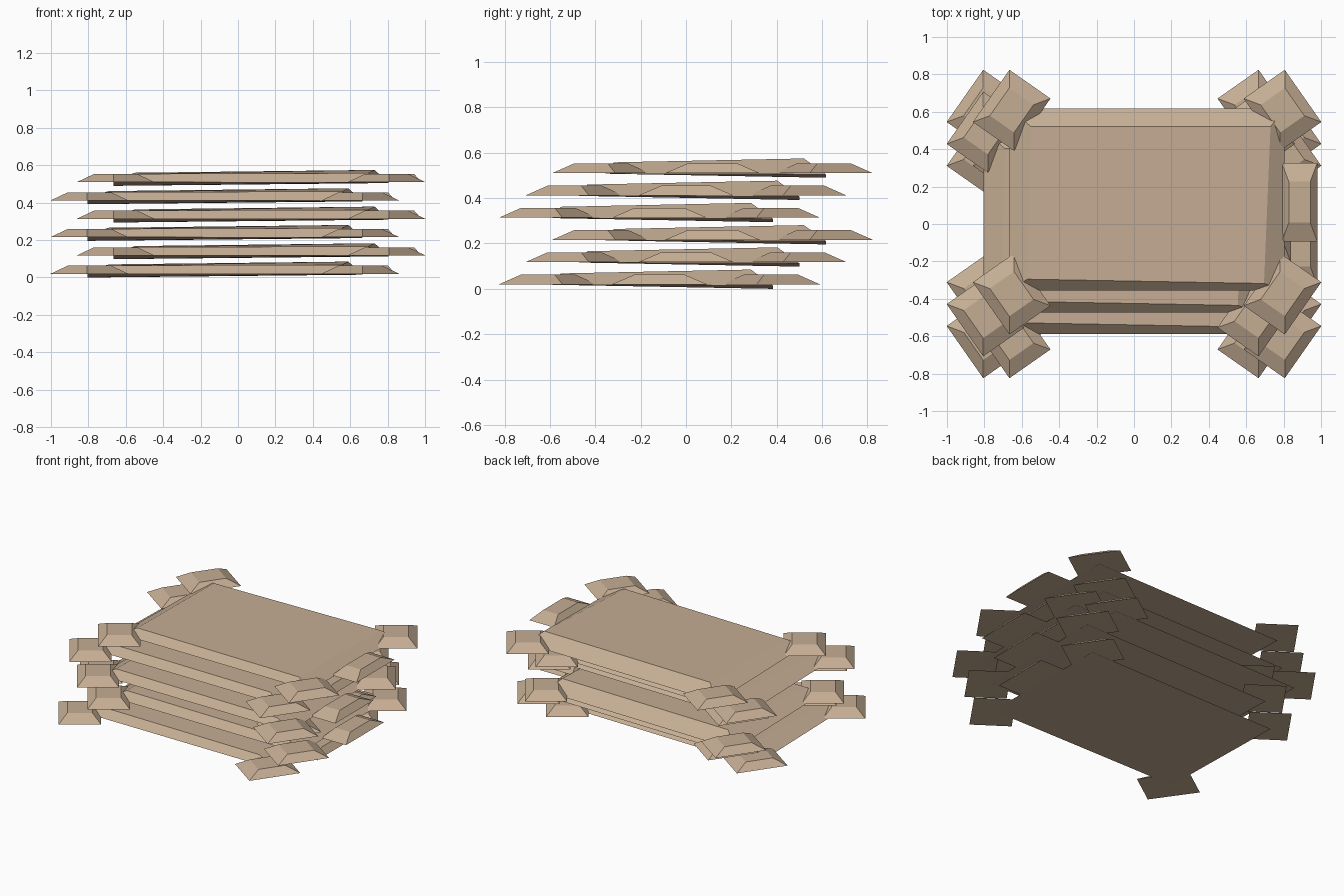
import bpy
import bmesh
from math import radians
from mathutils import Matrix, Vector

cube = bpy.data.objects.get("Cube")
if cube:
    bpy.data.objects.remove(cube, do_unlink=True)

# One tan leather colour
tan = (0.56, 0.42, 0.295, 1.0)
leather = bpy.data.materials.new("tan_leather")
leather.use_nodes = True
leather.diffuse_color = tan
bsdf = next(n for n in leather.node_tree.nodes if n.type == "BSDF_PRINCIPLED")
bsdf.inputs["Base Color"].default_value = tan
bsdf.inputs["Roughness"].default_value = 0.9


def frustum_mesh(name, bottom, top):
    """Closed six-sided block from two four-point rings."""
    bm = bmesh.new()
    low = [bm.verts.new(p) for p in bottom]
    high = [bm.verts.new(p) for p in top]
    bm.faces.new(low[::-1])
    bm.faces.new(high)
    for i in range(4):
        j = (i + 1) % 4
        bm.faces.new((low[i], low[j], high[j], high[i]))
    bmesh.ops.recalc_face_normals(bm, faces=bm.faces)
    mesh = bpy.data.meshes.new(name)
    bm.to_mesh(mesh)
    bm.free()
    mesh.materials.append(leather)
    return mesh


def rectangle(width, depth, z):
    return [(sx * width / 2, sy * depth / 2, z)
            for sx, sy in ((-1, -1), (1, -1), (1, 1), (-1, 1))]


def place(name, mesh, location, angle=0.0):
    ob = bpy.data.objects.new(name, mesh)
    ob.matrix_world = Matrix.Translation(location) @ Matrix.Rotation(angle, 4, "Z")
    bpy.context.collection.objects.link(ob)


# Slightly uneven body of a hide, with bevelled edges
body = frustum_mesh(
    "hide_body",
    [(-0.735, -0.472, 0.02), (0.735, -0.472, 0.018),
     (0.735, 0.5, 0.015), (-0.735, 0.5, 0.0)],
    [(-0.64, -0.412, 0.064), (0.625, -0.435, 0.068),
     (0.66, 0.403, 0.085), (-0.62, 0.403, 0.07)])

# Leg flap and tail flap
leg = frustum_mesh("leg_flap", rectangle(0.268, 0.341, 0.02),
                   rectangle(0.158, 0.181, 0.063))
tail = frustum_mesh("tail_flap", rectangle(0.19, 0.42, 0.02),
                    rectangle(0.115, 0.22, 0.063))

# Stack of hides, each shifted a little
for layer in range(6):
    dx = -1 if layer % 2 == 0 else 1
    dy = layer % 3 - 1
    base = Vector((0.07 * dx, 0.117 * dy, 0.098 * layer))
    tag = f"_{layer + 1}"
    place("hide_body" + tag, body, base)
    place("tail_flap" + tag, tail, base + Vector((0.815, 0, 0)))
    for sx, side in ((-1, "right"), (1, "left")):
        for sy, end in ((-1, "front"), (1, "back")):
            place(f"{end}_{side}_leg_flap{tag}", leg,
                  base + Vector((0.724 * sx, 0.491 * sy, 0)),
                  radians(35) * sx * sy)
